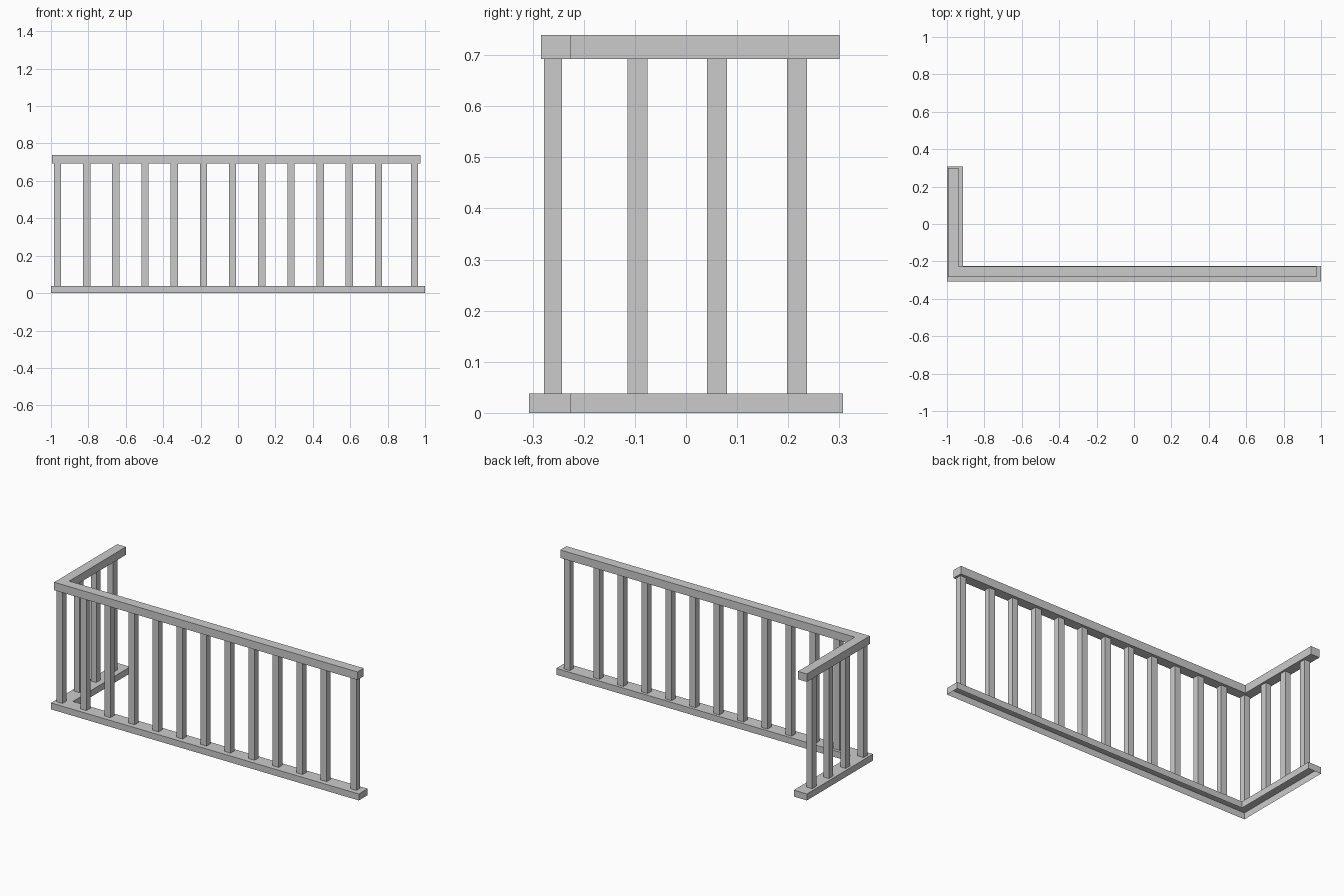
import bpy, bmesh
from mathutils import Matrix, Vector

if "Cube" in bpy.data.objects:
    bpy.data.objects.remove(bpy.data.objects["Cube"])


def finish(name, bm):
    mesh = bpy.data.meshes.new(name)
    bm.to_mesh(mesh)
    bm.free()
    obj = bpy.data.objects.new(name, mesh)
    bpy.context.collection.objects.link(obj)
    return obj


def l_bar(name, x0, x1, x_in, y0, y1, y_in, z0, z1, open_bottom=False):
    """L-shaped bar: long arm along x, short arm along y at the left end, mitred corner."""
    outer = [(x1, y0), (x0, y0), (x0, y1)]
    inner = [(x1, y_in), (x_in, y_in), (x_in, y1)]
    bm = bmesh.new()
    o = [bm.verts.new((x, y, z0)) for x, y in outer]
    i = [bm.verts.new((x, y, z0)) for x, y in inner]
    bottom = [bm.faces.new((o[k], o[k + 1], i[k + 1], i[k])) for k in range(2)]
    bmesh.ops.recalc_face_normals(bm, faces=bottom)
    ext = bmesh.ops.extrude_face_region(bm, geom=bottom, use_keep_orig=True)
    top = [g for g in ext["geom"] if isinstance(g, bmesh.types.BMVert)]
    bmesh.ops.translate(bm, verts=top, vec=(0, 0, z1 - z0))
    bmesh.ops.recalc_face_normals(bm, faces=bm.faces[:])
    if open_bottom:
        low = [f for f in bm.faces if all(abs(v.co.z - z0) < 1e-6 for v in f.verts)]
        bmesh.ops.delete(bm, geom=low, context='FACES_ONLY')
    return finish(name, bm)


def post(name, x, y, sx, sy, z0=0.038, z1=0.692):
    bm = bmesh.new()
    m = Matrix.Translation((0, 0, 0)) @ Matrix.Diagonal((sx, sy, z1 - z0, 1))
    bmesh.ops.create_cube(bm, size=1, matrix=m)
    obj = finish(name, bm)
    obj.location = Vector((x, y, (z0 + z1) / 2))
    return obj


# Bottom sill: hollow underneath
l_bar("bottom_sill", -1.0, 1.0, -0.915, -0.307, 0.307, -0.225, 0.0, 0.038, open_bottom=True)

# Handrail
l_bar("handrail", -0.995, 0.975, -0.938, -0.284, 0.30, -0.226, 0.692, 0.739)

# Long-side balusters, the last gap is wider
xs = [-0.965 + 0.156 * k for k in range(12)] + [0.944]
for k, x in enumerate(xs):
    post(f"front_baluster_{k + 1}", x, -0.26, 0.039, 0.035)

# Short-side balusters
for k in range(3):
    post(f"side_baluster_{k + 1}", -0.967, -0.095 + 0.156 * k, 0.035, 0.039)
